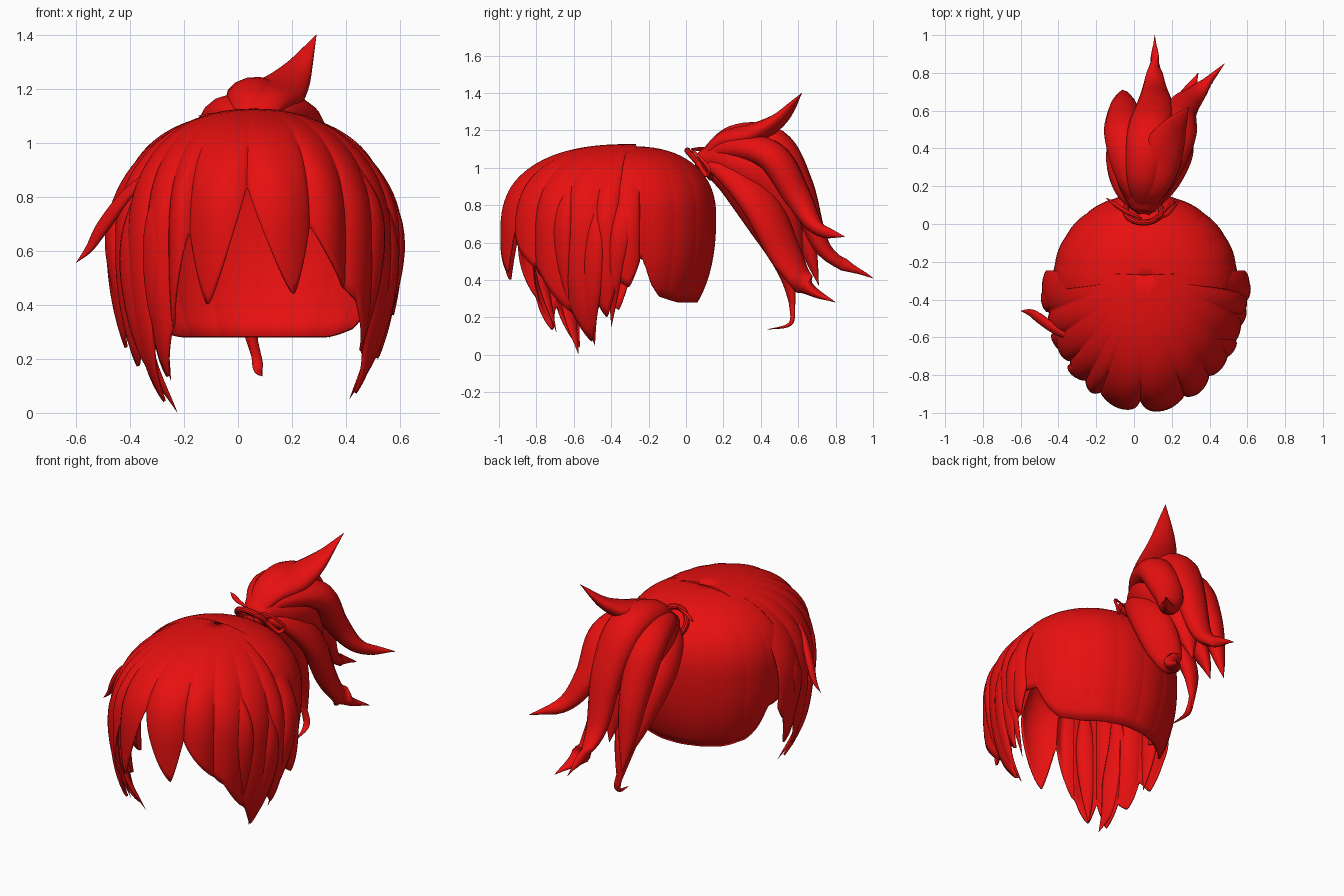
import bpy, bmesh, math
from mathutils import Vector

cube = bpy.data.objects.get("Cube")
if cube:
    bpy.data.objects.remove(cube)

red = bpy.data.materials.new("hair red")
red.use_nodes = True
RED = (0.8, 0.005, 0.005, 1)
red.diffuse_color = RED
red.node_tree.nodes["Principled BSDF"].inputs["Base Color"].default_value = RED


def finish(bm, name, angle=50):
    mesh = bpy.data.meshes.new(name)
    bm.to_mesh(mesh)
    bm.free()
    mesh.materials.append(red)
    ob = bpy.data.objects.new(name, mesh)
    bpy.context.collection.objects.link(ob)
    bpy.ops.object.select_all(action='DESELECT')
    ob.select_set(True)
    bpy.context.view_layer.objects.active = ob
    bpy.ops.object.shade_smooth_by_angle(angle=math.radians(angle))
    return ob


# Rim height at an angle; lock edges curve from each tip up to the next notch
def rim_height(keys, a):
    for (a0, z0), (a1, z1) in zip(keys, keys[1:]):
        if a <= a1:
            t = max(0, (a - a0) / (a1 - a0))
            return z0 + (z1 - z0) * t ** 1.3 if z1 > z0 else z1 + (z0 - z1) * (1 - t) ** 1.3
    return keys[-1][1]


def dome_radius(z, top, mid, low, power):
    u = (z - mid) / (top - mid) if z > mid else (mid - z) / low
    return max(0, 1 - min(u, 1) ** power) ** (1 / power)


# Points on the two scalp shells: angle runs from +x round to -x
def fringe_point(deg, z, grow=1.0):
    a = math.radians(deg)
    r = dome_radius(z, 1.127, 0.64, 0.8, 2 + 0.6 * abs(math.sin(a))) * grow
    return Vector((0.06 + 0.525 * r * math.cos(a), -0.27 - 0.695 * r * math.sin(a), z))


def cap_point(deg, z, grow=1.0):
    a = math.radians(deg)
    r = dome_radius(z, 1.115, 0.74, 0.66, 2.3) * grow
    return Vector((0.06 + 0.485 * r * math.cos(a), -0.29 + 0.45 * r * math.sin(a), z))


def shell(name, point, rim, top, grooves, depth, flip, thick):
    bm = bmesh.new()
    first, last = rim[0][0], rim[-1][0]
    cols, rows = 240, 28
    grid = []
    for i in range(cols + 1):
        deg = first + (last - first) * i / cols
        low = rim_height(rim, deg)
        bump = 0
        for g0, g1 in zip(grooves, grooves[1:]):
            if g0 <= deg <= g1:
                bump = math.sin(math.pi * (deg - g0) / (g1 - g0)) ** 0.7
        col = []
        for j in range(rows + 1):
            s = j / rows
            z = top - (top - low) * s ** 1.8
            col.append(bm.verts.new(point(deg, z, 1 + depth * bump * min(1, 1.6 * s))))
        grid.append(col)
    for i in range(cols):
        for j in range(rows):
            q = [grid[i][j], grid[i][j + 1], grid[i + 1][j + 1], grid[i + 1][j]]
            bm.faces.new(q[::-1] if flip else q)
    bmesh.ops.remove_doubles(bm, verts=bm.verts, dist=0.0004)
    ob = finish(bm, name)
    mod = ob.modifiers.new("thickness", 'SOLIDIFY')
    mod.thickness = thick
    mod.offset = -1


def spline(pts, steps):
    p = [pts[0] * 2 - pts[1]] + pts + [pts[-1] * 2 - pts[-2]]
    out = []
    for i in range(1, len(p) - 2):
        a, b, c, d = p[i - 1:i + 3]
        for k in range(steps):
            t = k / steps
            out.append(0.5 * (2 * b + (c - a) * t + (2 * a - 5 * b + 4 * c - d) * t ** 2
                              + (3 * b - a - 3 * c + d) * t ** 3))
    return out + [pts[-1]]


# A tapered lock of hair lofted along a curve, flat side facing away from centre
def lock(name, pts, width, thick, centre, swell=0.45, start=0.35, sides=14):
    path = spline([Vector(p) for p in pts], 7)
    bm = bmesh.new()
    rings = []
    n = len(path) - 1
    for i, p in enumerate(path):
        t = i / n
        tan = (path[min(i + 1, n)] - path[max(i - 1, 0)]).normalized()
        side = tan.cross(p - Vector(centre)).normalized()
        out = side.cross(tan)
        if t < swell:
            k = start + (1 - start) * math.sin(t / swell * math.pi / 2)
        else:
            k = max(0.01, 1 - ((t - swell) / (1 - swell)) ** 1.5)
        ring = []
        for j in range(sides):
            a = 2 * math.pi * j / sides
            ring.append(bm.verts.new(p + side * math.cos(a) * width * k
                                     + out * math.sin(a) * thick * k))
        rings.append(ring)
    for r0, r1 in zip(rings, rings[1:]):
        for j in range(sides):
            k = (j + 1) % sides
            bm.faces.new((r0[j], r0[k], r1[k], r1[j]))
    bm.faces.new(rings[0][::-1])
    bm.faces.new(rings[-1])
    bmesh.ops.recalc_face_normals(bm, faces=bm.faces)
    finish(bm, name, 60)


# Back cap, open underneath
cap_rim = [(-8, 0.53), (8, 0.51), (17, 0.36), (24, 0.31), (45, 0.28), (135, 0.28),
           (156, 0.31), (163, 0.36), (172, 0.51), (188, 0.53)]
shell("back_cap", cap_point, cap_rim, 1.115, range(-10, 200, 20), 0.008, False, 0.012)

# Fringe shell with pointed locks along its rim
fringe_rim = [(-2, 0.5), (3, 0.36), (8, 0.4), (14, 0.2), (18, 0.26), (25, 0.07), (32, 0.22),
              (45, 0.42), (67, 0.69), (74, 0.44), (93, 0.84), (109, 0.4), (117, 0.67),
              (134, 0.13), (139, 0.26), (146, 0.04), (152, 0.22), (158, 0.17),
              (164, 0.34), (172, 0.24), (178, 0.42), (182, 0.5)]
grooves = [-2, 8, 18, 33, 50, 67, 93, 117, 127, 139, 152, 164, 182]
shell("fringe", fringe_point, fringe_rim, 1.127, grooves, 0.05, True, 0.012)

# Loose locks lying on the fringe: (angle, height) steps and half width
HEAD = (0.06, -0.3, 0.6)
fringe_locks = {
    "left_long_lock": ([(20, 0.92), (18, 0.65), (20, 0.4), (23, 0.2), (25, 0.05)], 0.06),
    "left_side_lock": ([(5, 0.92), (6, 0.7), (9, 0.45), (13, 0.15)], 0.055),
    "left_cheek_lock": ([(36, 0.95), (34, 0.75), (34, 0.5), (34, 0.25)], 0.06),
    "right_long_lock": ([(150, 0.92), (150, 0.65), (148, 0.4), (146, 0.2), (141, 0)], 0.065),
    "right_cheek_lock": ([(132, 0.92), (133, 0.7), (134, 0.4), (134, 0.12)], 0.055),
    "right_side_lock": ([(170, 0.92), (169, 0.7), (168, 0.5), (168, 0.26)], 0.06),
}
for name, (steps, width) in fringe_locks.items():
    lock(name, [fringe_point(a, z, 1.01) for a, z in steps], width, 0.028, HEAD, start=0.05)

# Stray wisp standing off the right side
lock("right_wisp", [(-0.28, -0.62, 0.92), (-0.4, -0.57, 0.82), (-0.5, -0.5, 0.69),
                    (-0.55, -0.47, 0.61), (-0.6, -0.46, 0.555)], 0.035, 0.022, HEAD, start=0.1)

# Ponytail
TAIL = (0.08, 0.3, 0.75)
ROOT = (0.05, 0.07, 1.03)
tail_locks = {
    "tail_core": ([(0.06, 0.22, 1.04), (0.08, 0.4, 0.96), (0.09, 0.53, 0.76),
                   (0.09, 0.62, 0.48)], 0.18, 0.15),
    "tail_top_lock": ([(0.05, 0.25, 1.16), (0.08, 0.47, 1.13), (0.11, 0.61, 0.9),
                       (0.11, 0.74, 0.56), (0.11, 1.0, 0.41)], 0.12, 0.085),
    "tail_left_lock": ([(0.15, 0.25, 1.11), (0.23, 0.46, 1.06), (0.25, 0.6, 0.84),
                        (0.34, 0.7, 0.68), (0.48, 0.85, 0.63)], 0.1, 0.08),
    "tail_left_low_lock": ([(0.15, 0.22, 0.99), (0.22, 0.4, 0.8), (0.23, 0.54, 0.52),
                            (0.27, 0.65, 0.36), (0.34, 0.8, 0.28)], 0.115, 0.07),
    "tail_right_lock": ([(-0.02, 0.25, 1.11), (-0.06, 0.46, 1.05), (-0.06, 0.59, 0.8),
                         (-0.06, 0.66, 0.55), (-0.06, 0.71, 0.37)], 0.1, 0.08),
    "tail_right_low_lock": ([(-0.03, 0.2, 0.98), (-0.07, 0.38, 0.82), (-0.05, 0.54, 0.58),
                             (-0.02, 0.64, 0.38)], 0.1, 0.07),
    "tail_under_lock": ([(0.05, 0.26, 0.88), (0.04, 0.43, 0.66), (0.04, 0.54, 0.43),
                         (0.06, 0.58, 0.18)], 0.1, 0.065),
    "tail_spike": ([(0.08, 0.2, 1.14), (0.14, 0.36, 1.18), (0.21, 0.5, 1.26),
                    (0.29, 0.62, 1.4)], 0.12, 0.06),
}
for name, (steps, width, thick) in tail_locks.items():
    lock(name, [ROOT] + steps, width, thick, TAIL)
lock("tail_curl", [(0.05, 0.56, 0.3), (0.07, 0.57, 0.2), (0.075, 0.54, 0.155),
                   (0.09, 0.43, 0.135)], 0.02, 0.012, TAIL, start=0.9)

# Hair tie: a tilted ring with a small ribbon loop and tail
bpy.ops.mesh.primitive_torus_add(major_radius=0.095, minor_radius=0.017, major_segments=32,
                                 minor_segments=10, location=(0.05, 0.07, 1.02),
                                 rotation=(math.radians(-49), 0, 0))
tie = bpy.context.object
tie.name = "hair_tie"
tie.data.materials.append(red)
bpy.ops.object.shade_smooth_by_angle()
lock("ribbon_tail", [(0.04, 0.03, 1.1), (-0.05, 0.07, 1.1), (-0.15, 0.14, 1.1)],
     0.014, 0.01, TAIL, swell=0.7)
lock("ribbon_loop", [(0.1, 0.02, 1.09), (0.18, 0.05, 1.08), (0.23, 0.12, 1.0),
                     (0.2, 0.11, 0.96), (0.15, 0.06, 1.03), (0.1, 0.03, 1.08)],
     0.012, 0.008, TAIL, swell=0.8)
